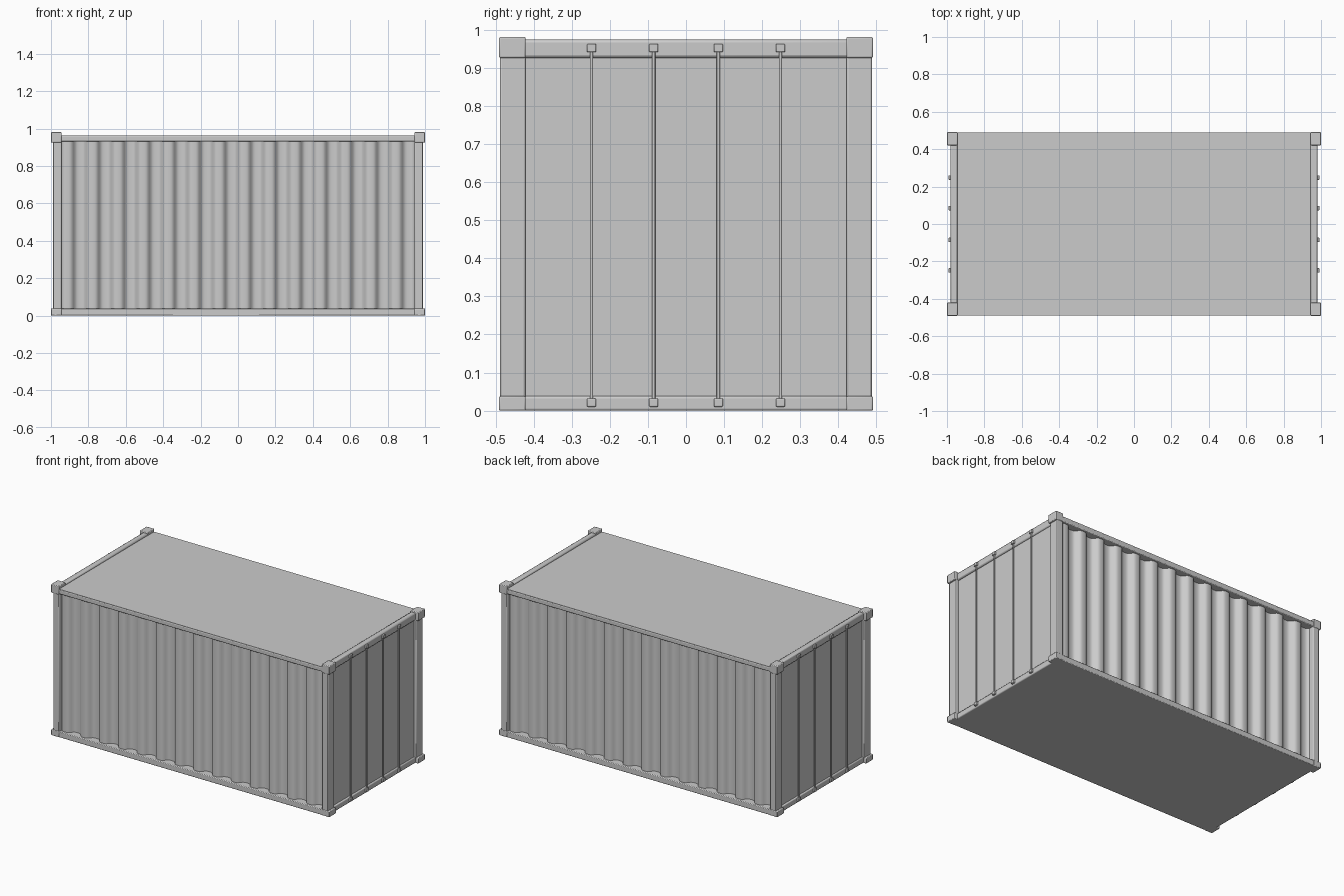
import bpy, math

if "Cube" in bpy.data.objects:
    bpy.data.objects.remove(bpy.data.objects["Cube"])


def finish(ob, bevel=0.0):
    if bevel:
        m = ob.modifiers.new("bevel", 'BEVEL')
        m.width = bevel
        m.segments = 2
    bpy.ops.object.select_all(action='DESELECT')
    ob.select_set(True)
    bpy.context.view_layer.objects.active = ob
    bpy.ops.object.shade_smooth_by_angle(angle=math.radians(40))


def box(name, lo, hi, bevel=0.0):
    bpy.ops.mesh.primitive_cube_add(size=1, location=[(a + b) / 2 for a, b in zip(lo, hi)])
    ob = bpy.context.object
    ob.name = name
    ob.scale = [abs(b - a) for a, b in zip(lo, hi)]
    bpy.ops.object.transform_apply(location=False, rotation=False, scale=True)
    finish(ob, bevel)
    return ob


def span(s, a, b):
    return (s * a, s * b) if s > 0 else (s * b, s * a)


# floor and roof
box("floor", (-0.972, -0.48, 0.0), (0.972, 0.48, 0.035))
box("roof", (-0.955, -0.488, 0.95), (0.955, 0.488, 0.962))

# corner posts and corner castings
for sx in (-1, 1):
    for sy in (-1, 1):
        y0, y1 = span(sy, 0.421, 0.488)
        x0, x1 = span(sx, 0.944, 0.988)
        box("corner_post", (x0, y0, 0.03), (x1, y1, 0.935), 0.005)
        x0, x1 = span(sx, 0.944, 1.0)
        y0, y1 = span(sy, 0.421, 0.491)
        box("top_casting", (x0, y0, 0.926), (x1, y1, 0.981), 0.004)
        box("bottom_casting", (x0, y0, 0.0), (x1, y1, 0.038), 0.004)

# side rails and corrugated side walls
WAVES, STEPS, HALF = 14, 16, 0.946
for s in (-1, 1):
    y0, y1 = span(s, 0.43, 0.489)
    box("bottom_side_rail", (-0.95, y0, 0.0), (0.95, y1, 0.037), 0.004)
    box("top_side_rail", (-0.95, y0, 0.93), (0.95, y1, 0.96), 0.005)
    verts, faces = [], []
    n = WAVES * STEPS
    for i in range(n + 1):
        x = -HALF + 2 * HALF * i / n
        w = math.tanh(1.8 * math.sin(2 * math.pi * WAVES * i / n)) / math.tanh(1.8)
        # the two walls are half-turn copies of each other
        for z in (0.03, 0.94):
            verts.append((-s * x, s * (0.456 + 0.017 * w), z))
    for i in range(n):
        a = 2 * i
        faces.append((a, a + 2, a + 3, a + 1))
    me = bpy.data.meshes.new("side_wall")
    me.from_pydata(verts, [], faces)
    ob = bpy.data.objects.new("side_wall", me)
    bpy.context.collection.objects.link(ob)
    finish(ob)

# end panels, end rails, locking rods with their brackets
for s in (-1, 1):
    x0, x1 = span(s, 0.945, 0.97)
    box("end_panel", (x0, -0.43, 0.03), (x1, 0.43, 0.935))
    x0, x1 = span(s, 0.945, 0.98)
    box("top_end_rail", (x0, -0.43, 0.926), (x1, 0.43, 0.974), 0.008)
    box("bottom_end_rail", (x0, -0.43, 0.0), (x1, 0.43, 0.038), 0.006)
    for y in (-0.248, -0.085, 0.085, 0.248):
        bpy.ops.mesh.primitive_cylinder_add(vertices=12, radius=0.0045, depth=0.94,
                                            location=(s * 0.983, y, 0.485))
        bpy.context.object.name = "locking_rod"
        finish(bpy.context.object)
        x0, x1 = span(s, 0.97, 0.992)
        for z in (0.021, 0.952):
            box("rod_bracket", (x0, y - 0.012, z - 0.011), (x1, y + 0.012, z + 0.011), 0.003)
